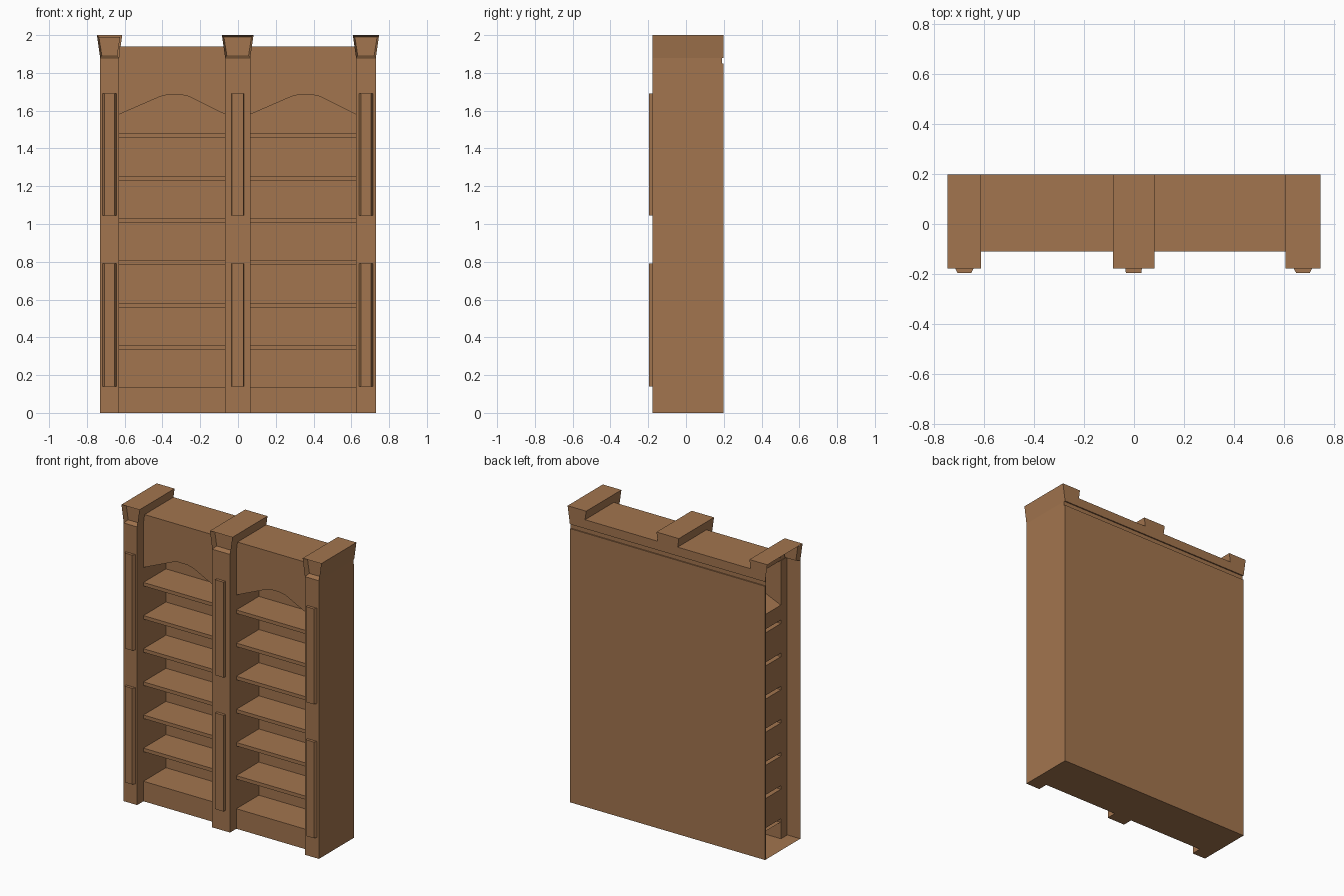
import bpy, bmesh
from mathutils import Vector

cube = bpy.data.objects.get("Cube")
if cube:
    bpy.data.objects.remove(cube, do_unlink=True)

wood = bpy.data.materials.new("brown_wood")
wood.use_nodes = True
BROWN = (0.365, 0.178, 0.077, 1)
wood.diffuse_color = BROWN
wood.node_tree.nodes["Principled BSDF"].inputs["Base Color"].default_value = BROWN

RIGHT_SIDE, LEFT_SIDE = Vector((-1, 0, 0)), Vector((1, 0, 0))
UP, DOWN, FRONT = Vector((0, 0, 1)), Vector((0, 0, -1)), Vector((0, -1, 0))


def prism(name, profile, y0, y1, open_sides=(), recess=None, taper=0):
    """Extrude an x-z profile from y0 to y1; optionally leave sides open."""
    bm = bmesh.new()
    face = bm.faces.new([bm.verts.new((x, y0, z)) for x, z in profile])
    new = bmesh.ops.extrude_face_region(bm, geom=[face])["geom"]
    moved = [v for v in new if isinstance(v, bmesh.types.BMVert)]
    bmesh.ops.translate(bm, verts=moved, vec=(0, y1 - y0, 0))
    bmesh.ops.recalc_face_normals(bm, faces=bm.faces)
    bm.normal_update()
    front = max(bm.faces, key=lambda f: f.normal.dot(FRONT))
    if taper:
        mid = sum(v.co.x for v in front.verts) / len(front.verts)
        for v in front.verts:
            v.co.x += taper if v.co.x < mid else -taper
    if recess:
        inset, depth = recess
        bmesh.ops.inset_region(bm, faces=[front], thickness=inset)
        bmesh.ops.translate(bm, verts=front.verts, vec=(0, depth, 0))
    bm.normal_update()
    doomed = [f for f in bm.faces if any(f.normal.dot(d) > 0.9 for d in open_sides)]
    bmesh.ops.delete(bm, geom=doomed, context="FACES")
    mesh = bpy.data.meshes.new(name)
    bm.to_mesh(mesh)
    bm.free()
    mesh.materials.append(wood)
    obj = bpy.data.objects.new(name, mesh)
    bpy.context.collection.objects.link(obj)
    return obj


def box(name, x0, x1, y0, y1, z0, z1, **options):
    return prism(name, [(x0, z0), (x1, z0), (x1, z1), (x0, z1)], y0, y1, **options)


# Shared depths and heights
COL_F, BAY_F, BAY_B, BODY_B, BACK = -0.178, -0.11, 0.13, 0.19, 0.198
COL_TOP, HEADER_TOP, ARCH_Z = 1.88, 1.94, 1.58
SHELF_T = 0.024
shelf_tops = [0.135 + 0.224 * i for i in range(7)]
columns = {"right": (-0.73, -0.63), "middle": (-0.068, 0.065), "left": (0.625, 0.73)}
bays = {"right": (-0.63, -0.068), "left": (0.065, 0.625)}

# Columns with raised panels and flared, recessed crowns; right one is hollow
for side, (x0, x1) in columns.items():
    hollow = side == "right"
    box(side + "_column", x0, x1, COL_F, BODY_B, 0, COL_TOP,
        open_sides=(RIGHT_SIDE, LEFT_SIDE, UP) if hollow else ())
    flare = 0.017
    prism(side + "_crown",
          [(x0, COL_TOP), (x1, COL_TOP), (x1 + flare, 2), (x0 - flare, 2)],
          COL_F, BACK, recess=(0.014, 0.035),
          open_sides=(RIGHT_SIDE, DOWN) if hollow else ())
    mid = (x0 + x1) / 2
    half, taper = (0.033, 0.002) if side == "middle" else (0.037, 0.01)
    for level, z0, z1 in (("lower", 0.14, 0.79), ("upper", 1.045, 1.69)):
        box(f"{side}_{level}_panel", mid - half, mid + half, -0.197, COL_F, z0, z1,
            taper=taper)

# Inner wall of the hollow column, in strips between the shelves
wall = columns["right"][1]
box("inner_wall_front", wall - 0.003, wall, COL_F + 0.001, BAY_F, 0, COL_TOP)
for i, top in enumerate(shelf_tops):
    end = shelf_tops[i + 1] - SHELF_T if i < 6 else ARCH_Z
    box("inner_wall_strip", wall - 0.003, wall, BAY_F, BAY_B, top, end)

# Shelves, plinth and arched header of each bay
for side, (x0, x1) in bays.items():
    ends = (RIGHT_SIDE,) if side == "right" else ()
    for top in shelf_tops:
        box(side + "_shelf", x0, x1, BAY_F, BAY_B, top - SHELF_T, top, open_sides=ends)
    box(side + "_plinth", x0, x1, BAY_F, BODY_B, 0, shelf_tops[0] - 0.001,
        open_sides=ends + (UP,))
    box(side + "_bay_back", x0, x1, BAY_B, BODY_B, shelf_tops[0], HEADER_TOP - 0.01,
        open_sides=ends)
    w = x1 - x0
    arch = [(0, 0), (0.39, 0.095), (0.46, 0.105), (0.58, 0.105), (0.66, 0.095), (1, 0)]
    outline = [(x0 + w * t, ARCH_Z + h) for t, h in arch]
    prism(side + "_arched_header", outline + [(x1, HEADER_TOP), (x0, HEADER_TOP)],
          BAY_F, BODY_B, open_sides=ends)

# Back boards with a shallow groove between them
box("lower_back_board", -0.73, 0.73, BODY_B, BACK, 0, 1.85)
box("upper_back_board", -0.73, 0.73, BODY_B, BACK, COL_TOP, HEADER_TOP)
